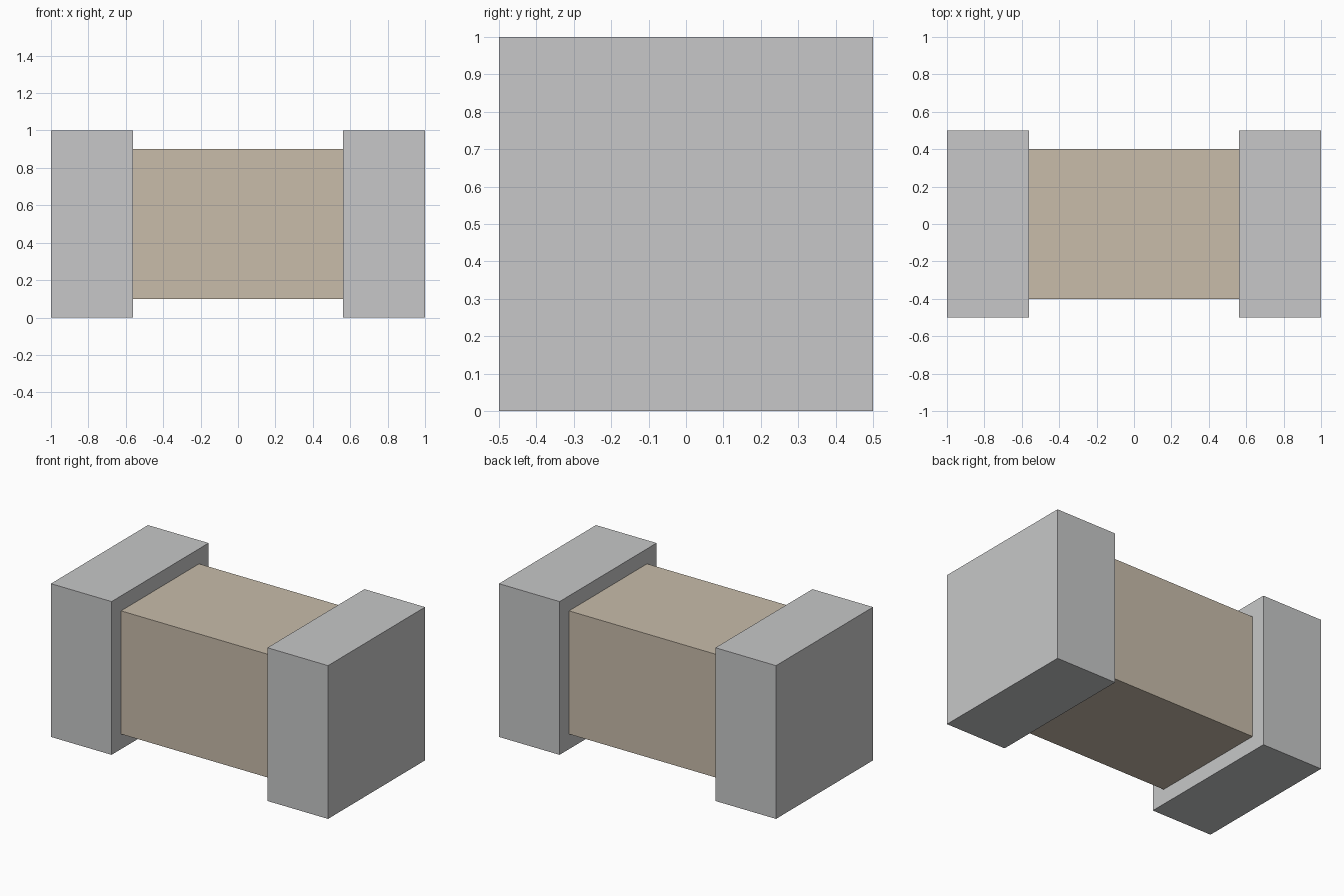
import bpy

# Remove the default cube
default = bpy.data.objects.get("Cube")
if default:
    bpy.data.objects.remove(default, do_unlink=True)


def make_material(name, rgb):
    mat = bpy.data.materials.new(name)
    color = (*rgb, 1.0)
    mat.use_nodes = True
    mat.diffuse_color = color
    mat.node_tree.nodes["Principled BSDF"].inputs["Base Color"].default_value = color
    return mat


def add_box(name, center, size, mat):
    bpy.ops.mesh.primitive_cube_add(size=1, location=center)
    obj = bpy.context.object
    obj.name = name
    obj.scale = size
    bpy.ops.object.transform_apply(location=False, rotation=False, scale=True)
    obj.data.materials.append(mat)
    return obj


metal = make_material("light grey metal", (0.57, 0.575, 0.58))
ceramic = make_material("tan ceramic", (0.578, 0.503, 0.402))

MID_Z = 0.5
CAP_LENGTH = 0.4375
BODY_SIDE = 0.804
OVERLAP = 0.02

# Central body, its ends tucked slightly into the caps
body_length = 2 * (1 - CAP_LENGTH + OVERLAP)
add_box("body", (0, 0, MID_Z), (body_length, BODY_SIDE, BODY_SIDE), ceramic)

# Square metal caps on both ends
for side, sign in (("left", 1), ("right", -1)):
    add_box(side + "_end_cap", (sign * (1 - CAP_LENGTH / 2), 0, MID_Z),
            (CAP_LENGTH, 1, 1), metal)
